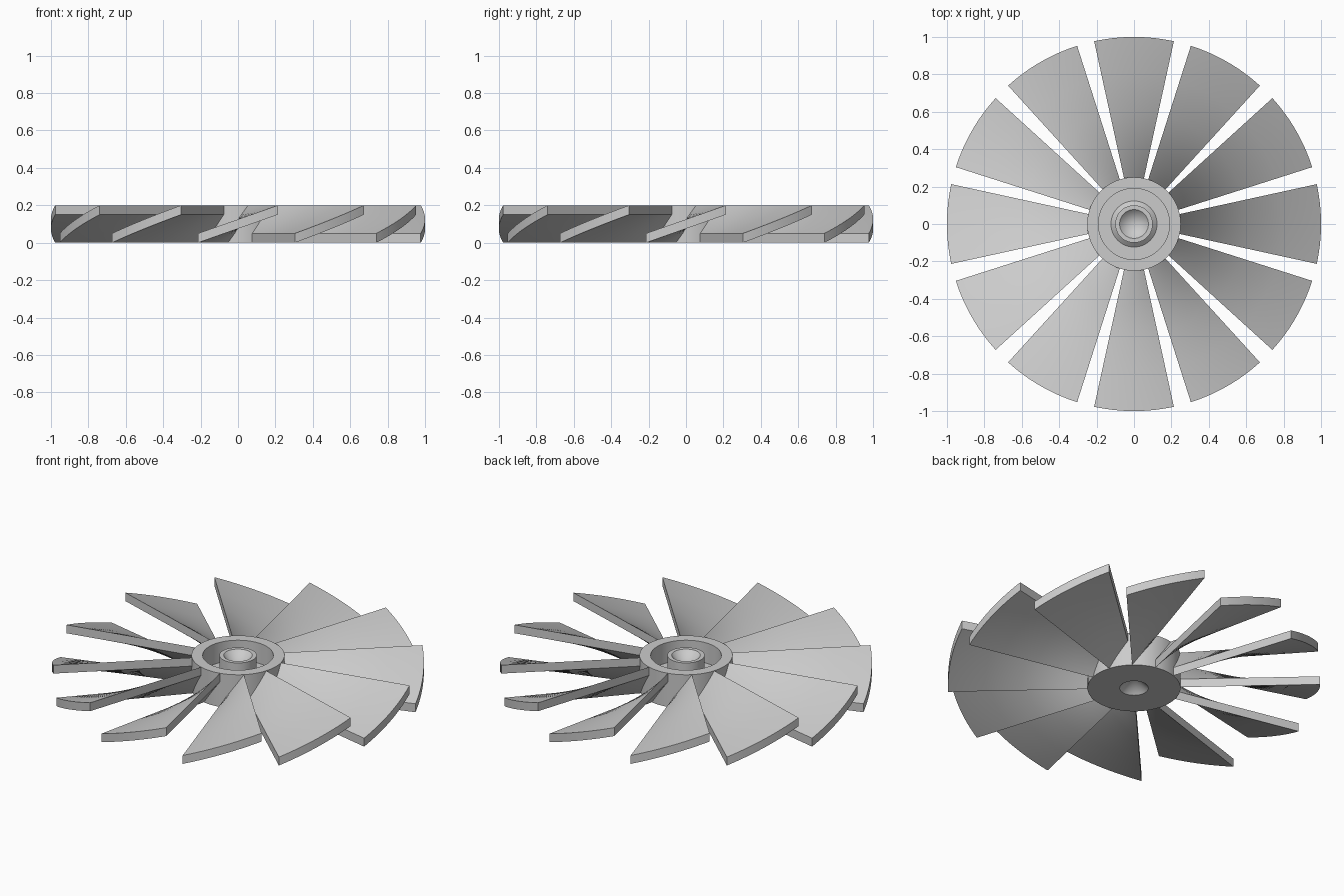
import bpy
import bmesh
from math import cos, sin, pi, radians

cube = bpy.data.objects.get("Cube")
if cube:
    bpy.data.objects.remove(cube, do_unlink=True)

BLADES = 12
HALF = radians(12.3)
HEIGHT = 0.2
THICK = 0.05
HUB_R = 0.25

grey = bpy.data.materials.new("light_grey_metal")
grey.use_nodes = True
grey.diffuse_color = (0.6, 0.6, 0.6, 1)
grey.node_tree.nodes["Principled BSDF"].inputs["Base Color"].default_value = (0.6, 0.6, 0.6, 1)


def finish(name, bm, angle):
    bmesh.ops.recalc_face_normals(bm, faces=bm.faces)
    mesh = bpy.data.meshes.new(name)
    bm.to_mesh(mesh)
    bm.free()
    mesh.materials.append(grey)
    obj = bpy.data.objects.new(name, mesh)
    bpy.context.collection.objects.link(obj)
    bpy.ops.object.select_all(action="DESELECT")
    obj.select_set(True)
    bpy.context.view_layer.objects.active = obj
    bpy.ops.object.shade_smooth_by_angle(angle=radians(angle))
    return obj


# Hub: lathed profile with a ring recess, a centre boss and conical bores
profile = [(0, 0.08), (0.077, 0), (HUB_R, 0), (HUB_R, HEIGHT), (0.19, HEIGHT),
           (0.19, 0.08), (0.123, 0.08), (0.1, 0.1), (0.1, HEIGHT), (0.077, HEIGHT), (0, 0.12)]
bm = bmesh.new()
verts = [bm.verts.new((r, 0, z)) for r, z in profile]
edges = [bm.edges.new(pair) for pair in zip(verts, verts[1:])]
bmesh.ops.spin(bm, geom=verts + edges, cent=(0, 0, 0), axis=(0, 0, 1),
               angle=2 * pi, steps=96, use_duplicate=False)
bmesh.ops.remove_doubles(bm, verts=bm.verts, dist=0.0001)
finish("hub", bm, 30)


# Blades: helical sectors, rising counterclockwise, with upright sides
def add_blade(index, steps=16):
    bm = bmesh.new()
    centre = 2 * pi * index / BLADES
    radii = [HUB_R - 0.01, 0.4, 0.6, 0.8, 1.0]
    layers = []
    for lift in (0, THICK):
        layer = []
        for i in range(steps + 1):
            t = i / steps
            a = centre + HALF * (2 * t - 1)
            z = t * (HEIGHT - THICK) + lift
            layer.append([bm.verts.new((r * cos(a), r * sin(a), z)) for r in radii])
        layers.append(layer)
    low, high = layers
    last = len(radii) - 1
    for i in range(steps):
        for layer in layers:
            for j in range(last):
                bm.faces.new((layer[i][j], layer[i + 1][j], layer[i + 1][j + 1], layer[i][j + 1]))
        for j in (0, last):
            bm.faces.new((low[i][j], low[i + 1][j], high[i + 1][j], high[i][j]))
    for i in (0, steps):
        for j in range(last):
            bm.faces.new((low[i][j], low[i][j + 1], high[i][j + 1], high[i][j]))
    finish(f"blade_{index + 1}", bm, 30)


for k in range(BLADES):
    add_blade(k)
